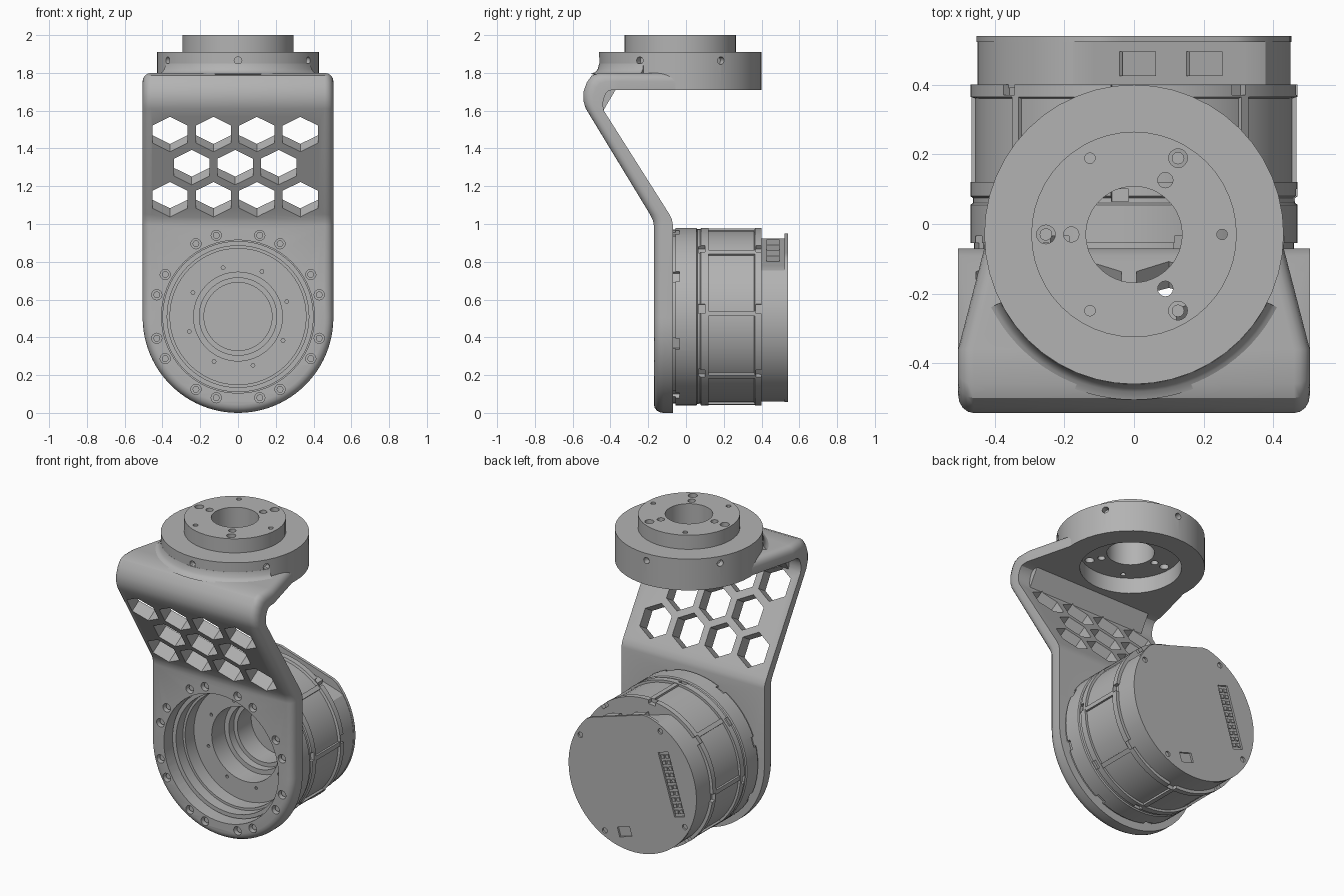
import bpy, bmesh
from math import sin, cos, pi, radians
from mathutils import Vector as V

old = bpy.data.objects.get("Cube")
if old:
    bpy.data.objects.remove(old, do_unlink=True)

X, Y, Z = V((1, 0, 0)), V((0, 1, 0)), V((0, 0, 1))
AXLE = V((0, 0, 0.51))      # motor centre line, along y
HEAD = V((0, -0.03, 0))     # top ring centre line, along z

metal = bpy.data.materials.new("light grey metal")
metal.use_nodes = True
metal.diffuse_color = (0.45, 0.45, 0.45, 1)
metal.node_tree.nodes["Principled BSDF"].inputs["Base Color"].default_value = (0.45, 0.45, 0.45, 1)


def finish(name, bm):
    bmesh.ops.remove_doubles(bm, verts=bm.verts, dist=1e-5)
    bmesh.ops.recalc_face_normals(bm, faces=bm.faces)
    mesh = bpy.data.meshes.new(name)
    bm.to_mesh(mesh)
    bm.free()
    mesh.materials.append(metal)
    ob = bpy.data.objects.new(name, mesh)
    bpy.context.collection.objects.link(ob)
    return ob


def prisms(name, shapes):
    """One object from several (outline, extrusion) pairs."""
    bm = bmesh.new()
    for pts, vec in shapes:
        a = [bm.verts.new(p) for p in pts]
        b = [bm.verts.new(p + vec) for p in pts]
        bm.faces.new(a)
        bm.faces.new(b[::-1])
        for i in range(len(a)):
            j = (i + 1) % len(a)
            bm.faces.new((a[i], b[i], b[j], a[j]))
    return finish(name, bm)


def circle(c, u, v, r, n=16, turn=0.0):
    return [c + u * r * cos(turn + 2 * pi * k / n) + v * r * sin(turn + 2 * pi * k / n) for k in range(n)]


def polar(c, u, v, r, degrees):
    return c + u * r * cos(radians(degrees)) + v * r * sin(radians(degrees))


def rod(c, axis, r, length, n=16):
    u = X if abs(axis.x) < 0.5 else Y
    u = (u - axis * u.dot(axis)).normalized()
    return circle(c, u, axis.cross(u), r, n), axis * length


def box(c, u, v, hu, hv, vec):
    return [c - u * hu - v * hv, c + u * hu - v * hv, c + u * hu + v * hv, c - u * hu + v * hv], vec


def lathe(name, profile, c, axis, n=64, start=0, sweep=360):
    """Turn a closed (radius, height) profile around an axis."""
    u, v = X, (Y if axis == Z else Z)
    bm = bmesh.new()
    rings = [[bm.verts.new(polar(c, u, v, r, start + sweep * k / n) + axis * h) for r, h in profile]
             for k in range(n + 1)]
    for p, q in zip(rings, rings[1:]):
        for i in range(len(profile)):
            j = (i + 1) % len(profile)
            bm.faces.new((p[i], p[j], q[j], q[i]))
    if sweep < 360:
        bm.faces.new(rings[0])
        bm.faces.new(rings[-1])
    return finish(name, bm)


def cut(ob, shapes):
    cutter = prisms("cutter", shapes)
    mod = ob.modifiers.new("cut", "BOOLEAN")
    mod.operation, mod.solver, mod.object = "DIFFERENCE", "EXACT", cutter
    bpy.context.view_layer.objects.active = ob
    bpy.ops.object.modifier_apply(modifier=mod.name)
    bpy.data.objects.remove(cutter, do_unlink=True)


# Bracket: a bent plate with a round foot and rounded front edges
W, EDGE = 0.505, 0.045
layers = [(0, 1)] + [(EDGE * (1 - cos(k * pi / 8)), 0.5 * (1 - sin(k * pi / 8))) for k in range(5)]
stations = []
for k in range(25):
    a = pi / 2 * (1 - k / 24)
    stations.append([V(((W - i) * cos(a), -0.17 + 0.1 * t, W - (W - i) * sin(a))) for i, t in layers])
bends = [  # outer y, z, inner y, z, half width
    (-.17, .99, -.07, 1.0, W), (-.175, 1.02, -.075, 1.025, W), (-.19, 1.05, -.09, 1.055, W),
    (-.53, 1.61, -.435, 1.60, W), (-.543, 1.65, -.44, 1.63, W), (-.543, 1.70, -.437, 1.66, W),
    (-.525, 1.75, -.425, 1.69, W), (-.50, 1.785, -.41, 1.705, W), (-.46, 1.80, -.39, 1.71, W),
    (-.36, 1.80, -.36, 1.71, W), (-.07, 1.80, -.07, 1.71, .43), (-.03, 1.80, -.03, 1.71, .425)]
for oy, oz, iy, iz, w in bends:
    stations.append([V((w - i, oy + (iy - oy) * t, oz + (iz - oz) * t)) for i, t in layers])
bm = bmesh.new()
loops = []
for s in stations:
    full = s + [V((-p.x, p.y, p.z)) for p in reversed(s)]
    loops.append([bm.verts.new(p) for p in full])
for p, q in zip(loops, loops[1:]):
    for i in range(len(p)):
        j = (i + 1) % len(p)
        bm.faces.new((p[i], p[j], q[j], q[i]))
bm.faces.new(loops[-1])
bracket = finish("bracket", bm)
web = prisms("bend_filler", [([V((-.42, -.45, 1.58)), V((-.42, -.37, 1.715)), V((-.42, -.46, 1.715))], X * .84)])

# Honeycomb windows, square to the sloping plate
slope = V((0, -.34, .56)).normalized()
into = X.cross(slope) * -1
into = into if into.y > 0 else -into
windows = []
for row, z in enumerate((1.13, 1.30, 1.475)):
    first, count = (-.245, 3) if row == 1 else (-.36, 4)
    for k in range(count):
        c = V((first + .23 * k, -.19 - (z - 1.05) * .607, z)) - into * .06
        windows.append((circle(c, X, slope, .108, 6, pi / 6), into * .26))
cut(bracket, windows)
cut(web, windows)

# Bracket bore, screw seats and the recess under the ring
screw_angles = [q + s for q in range(0, 360, 90) for s in (15, 30, 60, 75)]
seats = [polar(AXLE, X, Z, .445, a) for a in screw_angles]
cut(bracket, [rod(AXLE - Y * .3, Y, .405, .4, 64)] + [rod(c - Y * .2, Y, .027, .08) for c in seats])
cut(bracket, [rod(HEAD + Z * 1.6, Z, .295, .4, 48)])
prisms("bracket_screws", [rod(c - Y * .15, Y, .018, .04, 12) for c in seats])

# Top ring with radial screw holes, and the blend down to the bracket
ring = lathe("top_ring", [(.295, 1.71), (.43, 1.71), (.43, 1.91), (.295, 1.91)], HEAD, Z, 48)
holes = []
for a in range(30, 390, 60):
    out = polar(V((0, 0, 0)), X, Y, 1, a)
    holes.append(rod(HEAD + Z * 1.865 + out * .39, out, .02, .1))
cut(ring, holes)
lathe("ring_blend", [(.41, 1.78), (.475, 1.795), (.452, 1.803), (.437, 1.82), (.43, 1.85), (.41, 1.85)],
      HEAD, Z, 32, 207, 126)

# Output disc on the ring
disc = lathe("output_disc", [(.138, 1.81), (.295, 1.81), (.295, 2.0), (.138, 2.0)], HEAD, Z, 48)
holes = [rod(polar(HEAD, X, Y, .253, a) + Z * 1.7, Z, .027 if a % 120 else .015, .4) for a in range(0, 360, 60)]
holes += [rod(polar(HEAD, X, Y, .18, a) + Z * 1.7, Z, .022, .4) for a in (60, 180, 300)]
cut(disc, holes)
prisms("disc_screws", [rod(polar(HEAD, X, Y, .253, a) + Z * 1.86, Z, .018, .1, 12) for a in (60, 180, 300)])

# Motor housing, hollow towards the front
motor = lathe("motor_housing", [
    (.40, -.07), (.46, -.07), (.46, -.055), (.47, -.055), (.47, .055), (.463, .06), (.463, .075), (.47, .08),
    (.47, .12), (.455, .12), (.455, .36), (.47, .365), (.47, .40), (.18, .40), (.18, .25), (.205, .25),
    (.205, .2), (.235, .2), (.235, .07), (.36, .07), (.36, -.02), (.375, -.02), (.375, -.09), (.40, -.09)],
    AXLE, Y)


def radial_block(degrees, y0, y1, r0, r1, half):
    out = polar(V((0, 0, 0)), X, Z, 1, degrees)
    return box(AXLE + Y * (y0 + y1) / 2 + out * r0, Y, out.cross(Y), (y1 - y0) / 2, half, out * (r1 - r0))


notches = [radial_block(k * 45 + 5, .065, .10, .445, .5, .025) for k in range(8)]
notches += [radial_block(k * 45 + 27, -.08, -.035, .445, .5, .03) for k in range(8)]
notches += [radial_block(k * 45 + 5, .37, .42, .445, .5, .025) for k in range(8)]
notches += [rod(polar(AXLE, X, Z, .27, 17 + 45 * k) + Y * .05, Y, .01, .05, 8) for k in range(8)]
cut(motor, notches)
prisms("housing_ribs", [radial_block(k * 45 + 2, .115, .37, .43, .467, .014) for k in range(8)])

# Rear cap with one flat side, and its cover
TILT = 73
flat = polar(V((0, 0, 0)), X, Z, 1, TILT)
along = polar(V((0, 0, 0)), X, Z, 1, TILT - 90)


def flat_disc(y, r, limit, depth):
    pts = []
    for p in circle(V((0, 0, 0)), flat, along, r, 72):
        pts.append(AXLE + Y * y + along * p.dot(along) + flat * min(p.dot(flat), limit))
    return pts, Y * depth


prisms("rear_cap", [flat_disc(.39, .45, .35, .137)])
prisms("cable_sockets", [box(AXLE + Y * .46 + flat * .34 + along * s, Y, along, .035, .05, flat * .04)
                         for s in (-.1, .1)])
cover = prisms("rear_cover", [flat_disc(.522, .452, .40, .018)])
socket = AXLE - X * .275 + Z * .05
pocket = AXLE + X * .056 - Z * .34
cover_cuts = [box(socket + Y * .528, along, flat, .037, .2, Y * .1),
              box(pocket + Y * .528, along, flat, .045, .03, Y * .1)]
cover_cuts += [rod(polar(AXLE, X, Z, .418, 28 + 90 * k) + Y * .528, Y, .017, .1) for k in range(4)]
cut(cover, cover_cuts)
prisms("connector_pins", [box(socket + Y * .526 + along * s + flat * (k - 4.5) * .038, along, flat, .011, .011, Y * .01)
                          for s in (-.017, .017) for k in range(10)])

# Smooth round surfaces, keep machined edges sharp
bpy.ops.object.select_all(action="DESELECT")
for ob in bpy.context.collection.objects:
    if ob.type == "MESH" and metal.name in ob.data.materials:
        ob.select_set(True)
        bpy.context.view_layer.objects.active = ob
bpy.ops.object.shade_smooth_by_angle(angle=radians(30))
